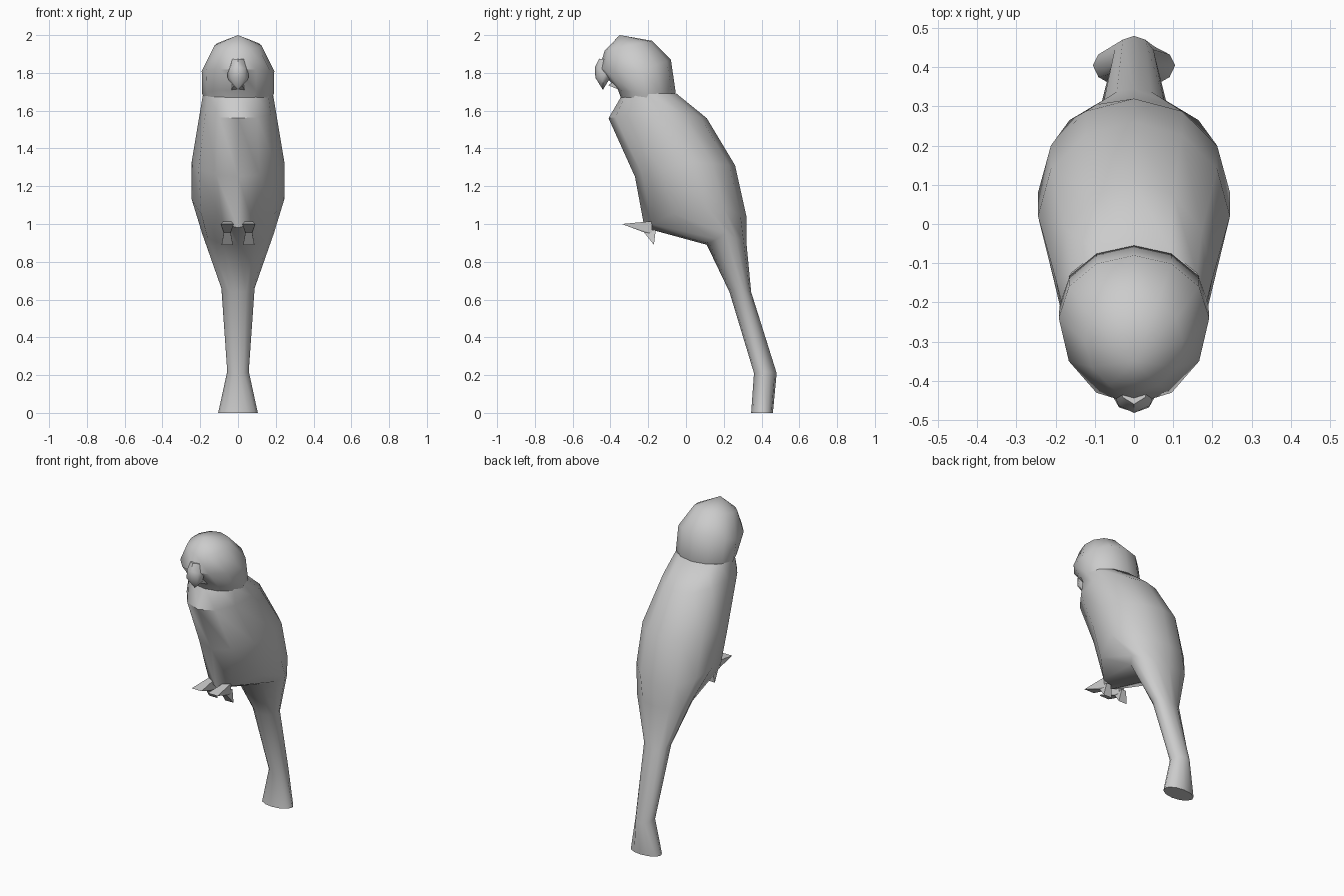
import bpy, bmesh, math

if "Cube" in bpy.data.objects:
    bpy.data.objects.remove(bpy.data.objects["Cube"])

def finish(bm, name, angle=50):
    bmesh.ops.recalc_face_normals(bm, faces=bm.faces[:])
    mesh = bpy.data.meshes.new(name)
    bm.to_mesh(mesh)
    bm.free()
    obj = bpy.data.objects.new(name, mesh)
    bpy.context.collection.objects.link(obj)
    bpy.ops.object.select_all(action='DESELECT')
    obj.select_set(True)
    bpy.context.view_layer.objects.active = obj
    bpy.ops.object.shade_smooth_by_angle(angle=math.radians(angle))
    return obj

def loft(name, rings, sides=12, apex=None, tip=None, angle=50):
    """Ring: front (y,z), side (y,z), back (y,z), half width, front pinch."""
    bm = bmesh.new()
    loops = []
    for front, side, back, w, pinch in rings:
        loop = []
        for i in range(sides):
            a = 2 * math.pi * i / sides
            c, s = math.cos(a), math.sin(a)
            end = front if c > 0 else back
            y, z = (side[k] + (end[k] - side[k]) * abs(c) for k in (0, 1))
            p = pinch if c > 0.01 else 1
            x = math.copysign(w * abs(s) ** p, s)
            loop.append(bm.verts.new((x, y, z)))
        loops.append(loop)
    for a, b in zip(loops, loops[1:]):
        for i in range(sides):
            j = (i + 1) % sides
            bm.faces.new((a[i], a[j], b[j], b[i]))
    for loop, point in ((loops[0], apex), (loops[-1], tip)):
        if point:
            v = bm.verts.new((0, *point))
            for i in range(sides):
                bm.faces.new((loop[i], loop[(i + 1) % sides], v))
        else:
            bm.faces.new(loop)
    return finish(bm, name, angle)

def wedge(name, points):
    bm = bmesh.new()
    for p in points:
        bm.verts.new(p)
    bmesh.ops.convex_hull(bm, input=bm.verts[:])
    return finish(bm, name, 25)

# Body flowing into the long tail
loft("body_and_tail", [
    ((-0.34, 1.68), (-0.20, 1.69), (-0.05, 1.69), 0.185, 1),
    ((-0.41, 1.56), (-0.14, 1.60), (0.11, 1.56), 0.20, 1),
    ((-0.27, 1.25), (0.02, 1.33), (0.26, 1.31), 0.245, 1.1),
    ((-0.22, 0.98), (0.08, 1.13), (0.32, 1.04), 0.245, 1.6),
    ((0.11, 0.89), (0.21, 0.95), (0.32, 0.90), 0.19, 1.2),
    ((0.23, 0.64), (0.29, 0.66), (0.345, 0.64), 0.088, 1),
    ((0.36, 0.21), (0.41, 0.22), (0.48, 0.21), 0.057, 1),
    ((0.345, 0), (0.405, 0), (0.46, 0), 0.105, 1),
])

# Head
loft("head", [
    ((-0.43, 1.92), (-0.30, 1.945), (-0.18, 1.97), 0.125, 1),
    ((-0.46, 1.82), (-0.24, 1.81), (-0.08, 1.87), 0.192, 1),
    ((-0.36, 1.71), (-0.21, 1.69), (-0.055, 1.70), 0.19, 1),
    ((-0.32, 1.60), (-0.20, 1.60), (-0.09, 1.60), 0.15, 1),
], apex=(-0.35, 2.0))

# Hooked upper beak and short lower beak
loft("upper_beak", [
    ((-0.46, 1.875), (-0.40, 1.87), (-0.34, 1.86), 0.04, 1),
    ((-0.482, 1.83), (-0.42, 1.81), (-0.36, 1.79), 0.056, 1),
    ((-0.48, 1.775), (-0.44, 1.765), (-0.41, 1.76), 0.054, 1),
], sides=8, tip=(-0.44, 1.71))
wedge("lower_beak", [(s * x, y, z) for s in (-1, 1) for x, y, z in (
    (0.02, -0.412, 1.735), (0.04, -0.36, 1.77), (0.04, -0.33, 1.70))])

# Feet: a fanned front toe pair and a downward rear toe pair on each side
for side, label in ((-1, "left"), (1, "right")):
    cx = side * 0.057
    wedge(f"{label}_front_toes", [(cx + s * w, y, z) for s in (-1, 1) for w, y, z in (
        (0.035, -0.34, 1.0), (0.02, -0.18, 1.015), (0.018, -0.18, 0.95), (0.018, -0.22, 0.955))])
    wedge(f"{label}_rear_toes", [(cx + s * w, y, z) for s in (-1, 1) for w, y, z in (
        (0.03, -0.17, 0.89), (0.016, -0.23, 0.965), (0.016, -0.16, 0.97))])
